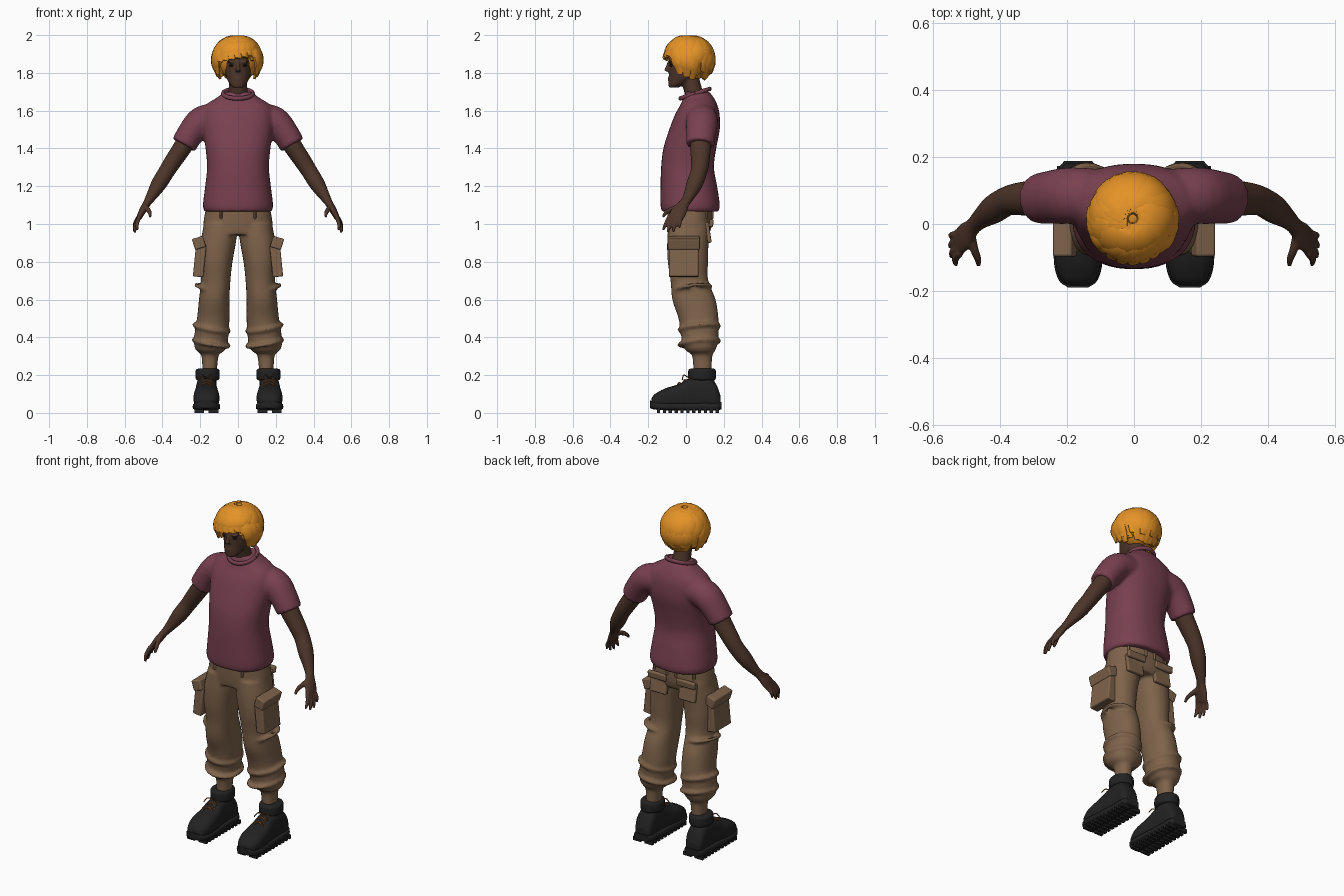
import bpy, bmesh, math, random
from mathutils import Vector, Matrix

cube = bpy.data.objects.get("Cube")
if cube:
    bpy.data.objects.remove(cube, do_unlink=True)
random.seed(4)
X, Y, Z = Vector((1, 0, 0)), Vector((0, 1, 0)), Vector((0, 0, 1))


def material(name, r, g, b):
    m = bpy.data.materials.new(name)
    m.use_nodes = True
    m.diffuse_color = (r, g, b, 1)
    bsdf = m.node_tree.nodes["Principled BSDF"]
    bsdf.inputs["Base Color"].default_value = (r, g, b, 1)
    bsdf.inputs["Roughness"].default_value = 0.8
    return m


SHIRT = material("plum cloth", 0.19, 0.052, 0.08)
SKIN = material("dark brown skin", 0.075, 0.036, 0.023)
HAIR = material("golden hair", 0.78, 0.29, 0.02)
CLOTH = material("tan cloth", 0.21, 0.125, 0.07)
BOOT = material("black leather", 0.016, 0.016, 0.017)
LACE = material("rust lace", 0.2, 0.08, 0.03)
EYE = material("dark eye", 0.012, 0.008, 0.006)


def tube(bm, pts, frame=None, ref=Y, n=20, sub=4, power=2.0):
    """Capped loft through (x, y, z, a, b) stations, smoothed between them."""
    pts = [Vector(p) for p in pts]
    ext = [2 * pts[0] - pts[1]] + pts + [2 * pts[-1] - pts[-2]]
    line = []
    for i in range(1, len(ext) - 2):
        p, q, r, s = ext[i - 1:i + 3]
        for k in range(sub):
            t = k / sub
            line.append(0.5 * (2 * q + (r - p) * t + (2 * p - 5 * q + 4 * r - s) * t ** 2
                               + (3 * q - p - 3 * r + s) * t ** 3))
    line.append(pts[-1])
    rings = []
    for i, p in enumerate(line):
        c = Vector(p[:3])
        if frame:
            u, v = frame
        else:
            d = Vector((line[min(i + 1, len(line) - 1)] - line[max(i - 1, 0)])[:3]).normalized()
            u = (ref - d * ref.dot(d)).normalized()
            v = d.cross(u)
        ring = []
        for k in range(n):
            w = math.tau * k / n
            co, si = [math.copysign(abs(f(w)) ** (2 / power), f(w)) for f in (math.cos, math.sin)]
            ring.append(bm.verts.new(c + u * co * p[3] + v * si * p[4]))
        rings.append(ring)
    faces = [bm.faces.new(rings[0]), bm.faces.new(rings[-1])]
    for a, b in zip(rings, rings[1:]):
        for k in range(n):
            faces.append(bm.faces.new((a[k], a[k - 1], b[k - 1], b[k])))
    bmesh.ops.recalc_face_normals(bm, faces=faces)


def ball(bm, loc, size):
    m = Matrix.Translation(loc) @ Matrix.Diagonal((*size, 1))
    bmesh.ops.create_uvsphere(bm, u_segments=20, v_segments=12, radius=1, matrix=m)


def box(bm, loc, size, tilt=0, axis='Y'):
    m = Matrix.Translation(loc) @ Matrix.Rotation(tilt, 4, axis) @ Matrix.Diagonal((*size, 1))
    bmesh.ops.create_cube(bm, size=1, matrix=m)


def finish(name, bm, mat, voxel=0, smooth=0, bevel=0):
    me = bpy.data.meshes.new(name)
    bm.to_mesh(me)
    bm.free()
    me.materials.append(mat)
    ob = bpy.data.objects.new(name, me)
    bpy.context.collection.objects.link(ob)
    bpy.ops.object.select_all(action='DESELECT')
    ob.select_set(True)
    bpy.context.view_layer.objects.active = ob
    bpy.ops.object.shade_smooth_by_angle(angle=math.radians(50))
    if bevel:
        mod = ob.modifiers.new("round", 'BEVEL')
        mod.width, mod.segments = bevel, 3
    if voxel:
        mod = ob.modifiers.new("fuse", 'REMESH')
        mod.mode, mod.voxel_size, mod.use_smooth_shade = 'VOXEL', voxel, True
    if smooth:
        mod = ob.modifiers.new("soften", 'SMOOTH')
        mod.iterations, mod.factor = smooth, 0.5
    return ob


# T-shirt: body and sleeves fused into one soft surface
bm = bmesh.new()
tube(bm, [(0, .022, 1.065, .178, .15), (0, .022, 1.1, .186, .157), (0, .015, 1.2, .174, .15),
          (0, .008, 1.3, .164, .14), (0, .02, 1.4, .172, .14), (0, .045, 1.5, .187, .134),
          (0, .06, 1.58, .19, .118), (0, .068, 1.63, .172, .098), (0, .066, 1.67, .11, .08),
          (0, .06, 1.7, .075, .064)], frame=(X, Y), n=32, power=2.3)
for s in (1, -1):
    tube(bm, [(s * .1, .085, 1.56, .08, .08), (s * .19, .085, 1.545, .085, .08),
              (s * .25, .08, 1.48, .08, .072), (s * .288, .075, 1.418, .075, .068)])
finish("shirt", bm, SHIRT, voxel=.01, smooth=5)

# Neckband
bm = bmesh.new()
loop = [math.tau * k / 16 for k in range(17)]
tube(bm, [(.08 * math.cos(w), .048 + .078 * math.sin(w), 1.69 + .025 * math.sin(w), .012, .01)
          for w in loop], ref=Z, n=10, sub=3)
finish("shirt_collar", bm, SHIRT)

# Head with neck, nose, ears and lips
bm = bmesh.new()
tube(bm, [(0, -.066, 1.722, .026, .024), (0, -.046, 1.742, .046, .048), (0, -.017, 1.78, .063, .075),
          (0, 0, 1.82, .072, .091), (0, .01, 1.87, .077, .1), (0, .015, 1.93, .07, .09),
          (0, .015, 1.97, .035, .05)], frame=(X, Y))
tube(bm, [(0, .065, 1.62, .066, .056), (0, .04, 1.7, .051, .05), (0, .015, 1.79, .048, .05)], frame=(X, Y))
tube(bm, [(0, -.088, 1.86, .008, .008), (0, -.098, 1.83, .01, .01), (0, -.104, 1.808, .015, .013)], ref=X)
for z in (1.773, 1.761):
    ball(bm, (0, -.084, z), (.024, .012, .006))
for s in (1, -1):
    ball(bm, (s * .032, -.083, 1.858), (.026, .01, .007))
    ball(bm, (s * .076, .015, 1.825), (.012, .02, .03))
finish("head", bm, SKIN, voxel=.005, smooth=3)

bm = bmesh.new()
for s in (1, -1):
    ball(bm, (s * .033, -.078, 1.839), (.014, .009, .006))
finish("eyes", bm, EYE)

# Arms with palm, fingers and thumb
for s, side in ((1, "left"), (-1, "right")):
    bm = bmesh.new()
    tube(bm, [(s * .22, .085, 1.53, .06, .055), (s * .285, .078, 1.42, .056, .05),
              (s * .345, .075, 1.33, .049, .046), (s * .38, .068, 1.275, .044, .043),
              (s * .42, .044, 1.21, .043, .041), (s * .46, .014, 1.145, .03, .028),
              (s * .482, -.008, 1.11, .027, .021), (s * .505, -.035, 1.07, .041, .019),
              (s * .525, -.056, 1.032, .041, .014)])
    for y, tip in ((-.085, (.532, -.122, .968)), (-.067, (.546, -.098, .955)),
                   (-.048, (.549, -.068, .958)), (-.029, (.548, -.036, .98))):
        base = Vector((.52, y, 1.045))
        tip = Vector(tip)
        mid = base.lerp(tip, .55) + Vector((.008, 0, 0))
        tube(bm, [(s * p.x, p.y, p.z, r, r) for p, r in ((base, .012), (mid, .011), (tip, .007))], n=10)
    tube(bm, [(s * .49, -.02, 1.095, .016, .014), (s * .478, -.075, 1.078, .014, .013),
              (s * .467, -.105, 1.06, .011, .011), (s * .465, -.123, 1.037, .007, .007)], ref=Z, n=10)
    finish(side + "_arm", bm, SKIN, voxel=.005, smooth=3)

# Hair: skull cap covered in tapered locks that sweep away from the crown
bm = bmesh.new()
ball(bm, (0, .032, 1.872), (.112, .104, .112))
centre = Vector((-.004, .016, 1.868))


def lock(phi, start, end, swirl, width, lift=1.0):
    pts = []
    for k in range(6):
        t = k / 5
        th, ph = start + (end - start) * t, phi + swirl * (1 - t) ** 2
        out = Vector((math.sin(th) * math.cos(ph), math.sin(th) * math.sin(ph), math.cos(th)))
        p = centre + Vector((out.x * .118, out.y * .122, out.z * .118)) * lift
        if k == 5:
            p += Vector((out.x * .008, out.y * .008, -.008))
        w = width * (.4 + 1.1 * math.sin(math.pi * (.15 + .78 * t)))
        pts.append((*p, w * .42, w))
        if k == 2:
            ref = out
    tube(bm, pts, ref=ref, n=10, sub=3)


for row, (count, width, lift) in enumerate(((16, .03, .93), (13, .034, 1.0))):
    for k in range(count):
        phi = math.tau * (k + .5 * row) / count
        front = max(0, -math.sin(phi))
        end = 2.3 - 1.0 * front ** 0.7 - .25 * row + random.uniform(-.12, .12)
        lock(phi, .12, end, .9 + random.uniform(-.2, .2), width, lift)
# Swept fringe, curls beside the face, nape
for k in range(6):
    lock(-2.35 + .27 * k, .5, 1.58 - .05 * k, 1.0, .025, 1.04)
for s in (1, -1):
    for k in range(3):
        a = -math.pi / 2 + s * (1.15 + .3 * k)
        lock(a, 1.0, 2.15 + .12 * k, -s * .3, .024, 1.06)
for k in range(5):
    lock(math.pi / 2 + .3 * (k - 2), .9, 2.52 - .06 * abs(k - 2), .35, .032, 1.0)
finish("hair", bm, HAIR)

# Trousers: hips and both legs, gathered at the ankle
bm = bmesh.new()
tube(bm, [(0, .02, 1.1, .168, .12), (0, .02, 1.0, .184, .118), (0, .015, .945, .182, .108)],
     frame=(X, Y), n=32, power=2.3)
for s in (1, -1):
    tube(bm, [(s * x, y, z, a, b) for x, y, z, a, b in (
        (.09, .018, 1.0, .09, .112), (.105, .01, .9, .094, .11), (.115, .01, .8, .086, .107),
        (.118, .018, .7, .078, .1), (.126, .042, .6, .081, .115), (.131, .066, .5, .086, .106),
        (.14, .072, .42, .09, .1), (.145, .074, .355, .087, .09), (.146, .078, .325, .07, .074),
        (.148, .086, .305, .046, .054), (.15, .087, .22, .038, .048))], frame=(X, Y), n=24, power=2.2)
    # Cloth folds above the hem and behind the knee
    for z, y, r in ((.37, .07, .094), (.45, .07, .093), (.66, .035, .083)):
        tube(bm, [(s * .14 + r * math.cos(w), y + (r + .012) * math.sin(w), z + .02 * math.sin(w + s), .011, .011)
                  for w in loop], ref=Z, n=8, sub=2)
finish("trousers", bm, CLOTH, voxel=.009, smooth=5)

# Cargo pockets, back pockets, flaps and belt loops
bm = bmesh.new()
for s in (1, -1):
    box(bm, (s * .203, -.012, .805), (.055, .155, .17), s * -.1)
    box(bm, (s * .207, -.012, .9), (.06, .17, .06), s * .3)
    box(bm, (s * .095, .117, .955), (.11, .022, .11), .15, 'X')
    box(bm, (s * .095, .134, 1.005), (.12, .022, .04), -.1, 'X')
    for x, y in ((.03, .138), (.13, .11), (.09, -.09)):
        box(bm, (s * x, y, 1.05), (.014, .014, .05))
finish("trouser_pockets", bm, CLOTH, bevel=.01)

# Boots: upper, padded collar, sole with lugs, laces
for s, side in ((1, "left"), (-1, "right")):
    c = s * .167
    bm = bmesh.new()
    tube(bm, [(c, y, (lo + hi) / 2, w, (hi - lo) / 2) for y, w, lo, hi in (
        (-.184, .03, .035, .075), (-.165, .054, .022, .1), (-.11, .069, .02, .13),
        (-.04, .066, .02, .152), (.02, .058, .02, .185), (.1, .056, .02, .2),
        (.155, .055, .02, .16), (.183, .04, .025, .09))], frame=(X, Z), power=2.6)
    tube(bm, [(c - s * .003, .06, .1, .052, .08), (c - s * .005, .083, .17, .048, .066),
              (c - s * .006, .085, .22, .05, .066)], frame=(X, Y))
    finish(side + "_boot", bm, BOOT, voxel=.007, smooth=4)

    bm = bmesh.new()
    tube(bm, [(c - s * .006, .085, z, .052 + g, .062 + g) for z, g in
              ((.172, 0), (.18, .01), (.205, .012), (.228, .009), (.236, -.006))], frame=(X, Y), n=24)
    finish(side + "_boot_collar", bm, BOOT)

    bm = bmesh.new()
    tube(bm, [(c, y, z, w, .02) for y, w, z in (
        (-.19, .03, .046), (-.168, .058, .038), (-.11, .073, .034), (-.02, .068, .033),
        (.08, .062, .033), (.16, .06, .034), (.188, .042, .038))], frame=(X, Z), power=4)
    for k in range(11):
        y = -.145 + .031 * k
        for e in (1, -1):
            box(bm, (c + e * .038, y, .011), (.052, .017, .022))
    finish(side + "_sole", bm, BOOT)

    bm = bmesh.new()
    for k in range(3):
        y, z = -.045 + .03 * k, .152 + .015 * k
        for e in (1, -1):
            tube(bm, [(c - e * .028, y, z - .006, .004, .004), (c, y + .008, z + .008, .004, .004),
                      (c + e * .028, y + .018, z + .002, .004, .004)], n=8)
    for e in (1, -1):
        tube(bm, [(c, .012, .188, .003, .003), (c + e * .025, -.012, .2, .003, .003),
                  (c + e * .045, -.02, .175, .003, .003)], n=8)
    finish(side + "_laces", bm, LACE)
